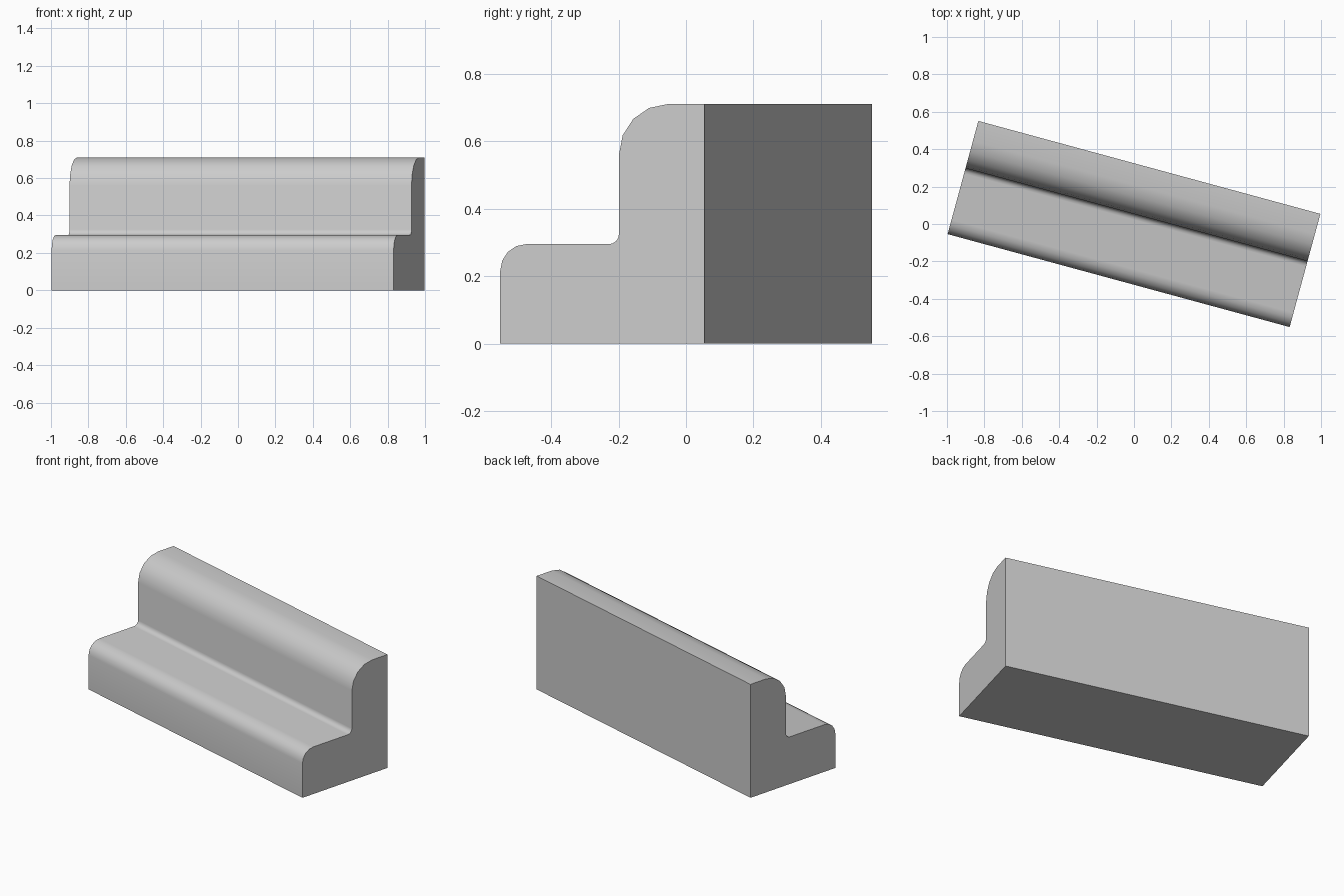
import bpy, bmesh, math
from mathutils import Matrix

if "Cube" in bpy.data.objects:
    bpy.data.objects.remove(bpy.data.objects["Cube"], do_unlink=True)

LENGTH, DEPTH, HEIGHT = 1.895, 0.627, 0.71
STEP_DEPTH, STEP_HEIGHT = 0.365, 0.295
TURN = math.radians(-15.2)

stone = bpy.data.materials.new("plain_grey")
stone.use_nodes = True
grey = (0.6, 0.6, 0.6, 1)
stone.diffuse_color = grey
stone.node_tree.nodes["Principled BSDF"].inputs["Base Color"].default_value = grey


def arc(cy, cz, r, start, end, steps=4):
    """Points of a rounded corner in the side profile."""
    angles = [math.radians(start + (end - start) * i / steps) for i in range(steps + 1)]
    return [(cy + r * math.cos(a), cz + r * math.sin(a)) for a in angles]


# Side profile: front edge, rounded nose, inner fillet, rounded back top
nose, fillet, crown = 0.08, 0.03, 0.15
profile = [(0, 0)]
profile += arc(nose, STEP_HEIGHT - nose, nose, 180, 90)
profile += arc(STEP_DEPTH - fillet, STEP_HEIGHT + fillet, fillet, -90, 0)
profile += arc(STEP_DEPTH + crown, HEIGHT - crown, crown, 180, 90)
profile += [(DEPTH, HEIGHT), (DEPTH, 0)]

# Stepped block: profile swept along its length, then turned
bm = bmesh.new()
end = bm.faces.new([bm.verts.new((-LENGTH / 2, y - DEPTH / 2, z)) for y, z in profile])
sweep = bmesh.ops.extrude_face_region(bm, geom=[end], use_keep_orig=True)
moved = [v for v in sweep["geom"] if isinstance(v, bmesh.types.BMVert)]
bmesh.ops.translate(bm, verts=moved, vec=(LENGTH, 0, 0))
bmesh.ops.recalc_face_normals(bm, faces=bm.faces[:])
bmesh.ops.rotate(bm, verts=bm.verts[:], cent=(0, 0, 0), matrix=Matrix.Rotation(TURN, 3, "Z"))

mesh = bpy.data.meshes.new("stepped_block")
bm.to_mesh(mesh)
bm.free()
mesh.materials.append(stone)
block = bpy.data.objects.new("stepped_block", mesh)
bpy.context.collection.objects.link(block)

# Smooth curves, crisp corners
bpy.context.view_layer.objects.active = block
block.select_set(True)
bpy.ops.object.shade_smooth_by_angle(angle=math.radians(35))
